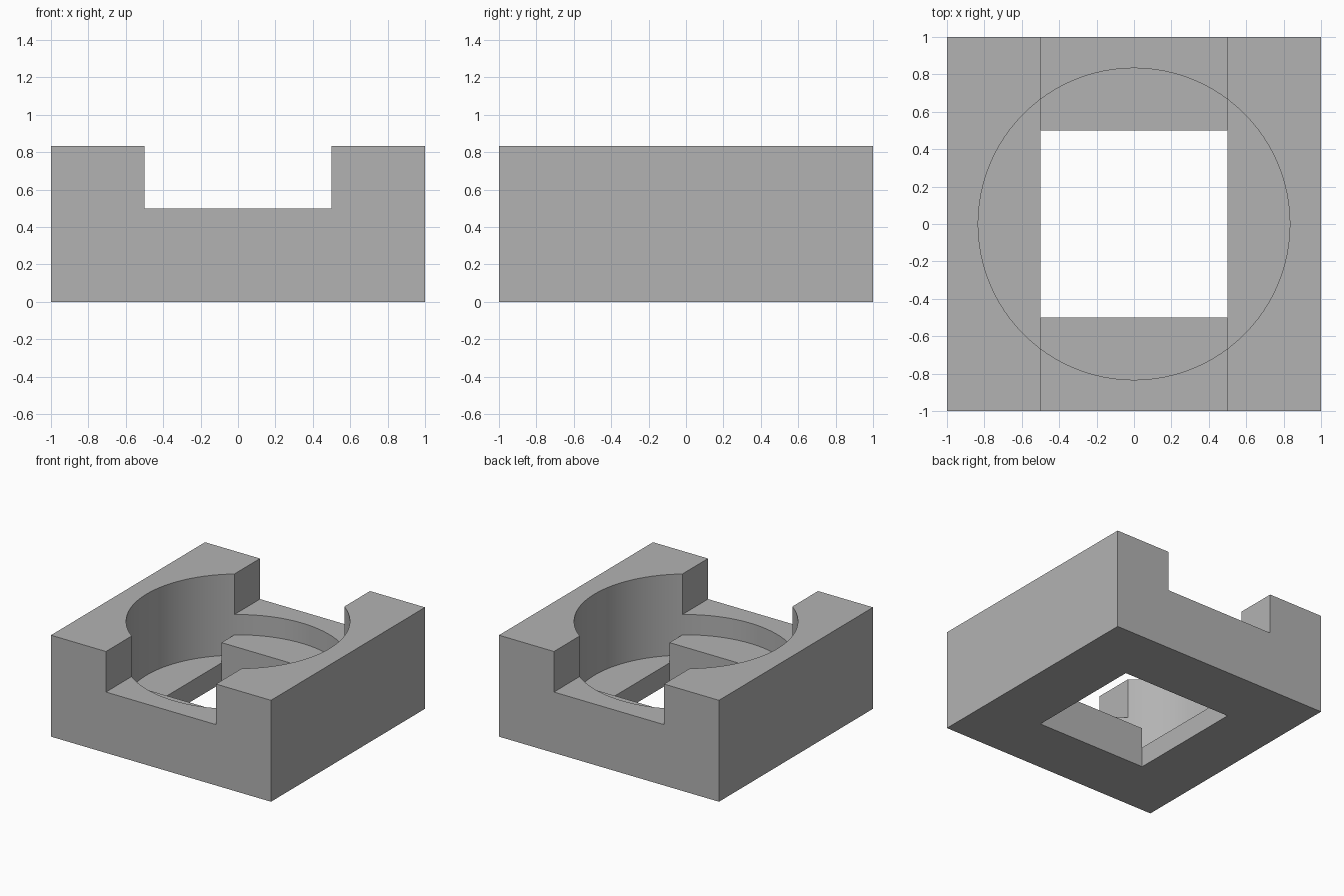
import bpy
from math import radians

default = bpy.data.objects.get("Cube")
if default:
    bpy.data.objects.remove(default, do_unlink=True)

U = 1 / 6          # design module
TOP = 5 * U        # block height and pocket radius
OVER = 0.2         # cutter overshoot

grey = bpy.data.materials.new("plain grey")
grey.use_nodes = True
colour = (0.45, 0.45, 0.45, 1)
grey.diffuse_color = colour
grey.node_tree.nodes["Principled BSDF"].inputs["Base Color"].default_value = colour


def box(name, sx, sy, z0, z1):
    bpy.ops.mesh.primitive_cube_add(size=1, location=(0, 0, (z0 + z1) / 2))
    ob = bpy.context.object
    ob.name = name
    ob.scale = (sx, sy, z1 - z0)
    bpy.ops.object.transform_apply(location=True, rotation=True, scale=True)
    ob.data.materials.append(grey)
    return ob


def cylinder(name, radius, z0, z1):
    bpy.ops.mesh.primitive_cylinder_add(vertices=96, radius=radius, depth=z1 - z0,
                                        location=(0, 0, (z0 + z1) / 2))
    ob = bpy.context.object
    ob.name = name
    bpy.ops.object.transform_apply(location=True, rotation=True, scale=True)
    ob.data.materials.append(grey)
    return ob


def cut(target, cutter):
    mod = target.modifiers.new("cut", 'BOOLEAN')
    mod.operation = 'DIFFERENCE'
    mod.solver = 'EXACT'
    mod.object = cutter
    bpy.context.view_layer.objects.active = target
    bpy.ops.object.modifier_apply(modifier=mod.name)
    bpy.data.objects.remove(cutter, do_unlink=True)


# Main block
block = box("socket_block", 2, 2, 0, TOP)

# Round pocket, deeper at the sides than along the middle band
pocket = cylinder("pocket_cutter", TOP, U, TOP + OVER)
cut(pocket, box("middle_step", 1, 3, -OVER, 2 * U))
cut(block, pocket)

# Channel from front to back
cut(block, box("channel_cutter", 1, 3, 3 * U, TOP + 2 * OVER))

# Square opening through the floor
cut(block, box("opening_cutter", 1, 1, -OVER, TOP + OVER))

# Smooth round wall with sharp edges
bpy.ops.object.select_all(action='DESELECT')
block.select_set(True)
bpy.context.view_layer.objects.active = block
bpy.ops.object.shade_smooth_by_angle(angle=radians(30))
